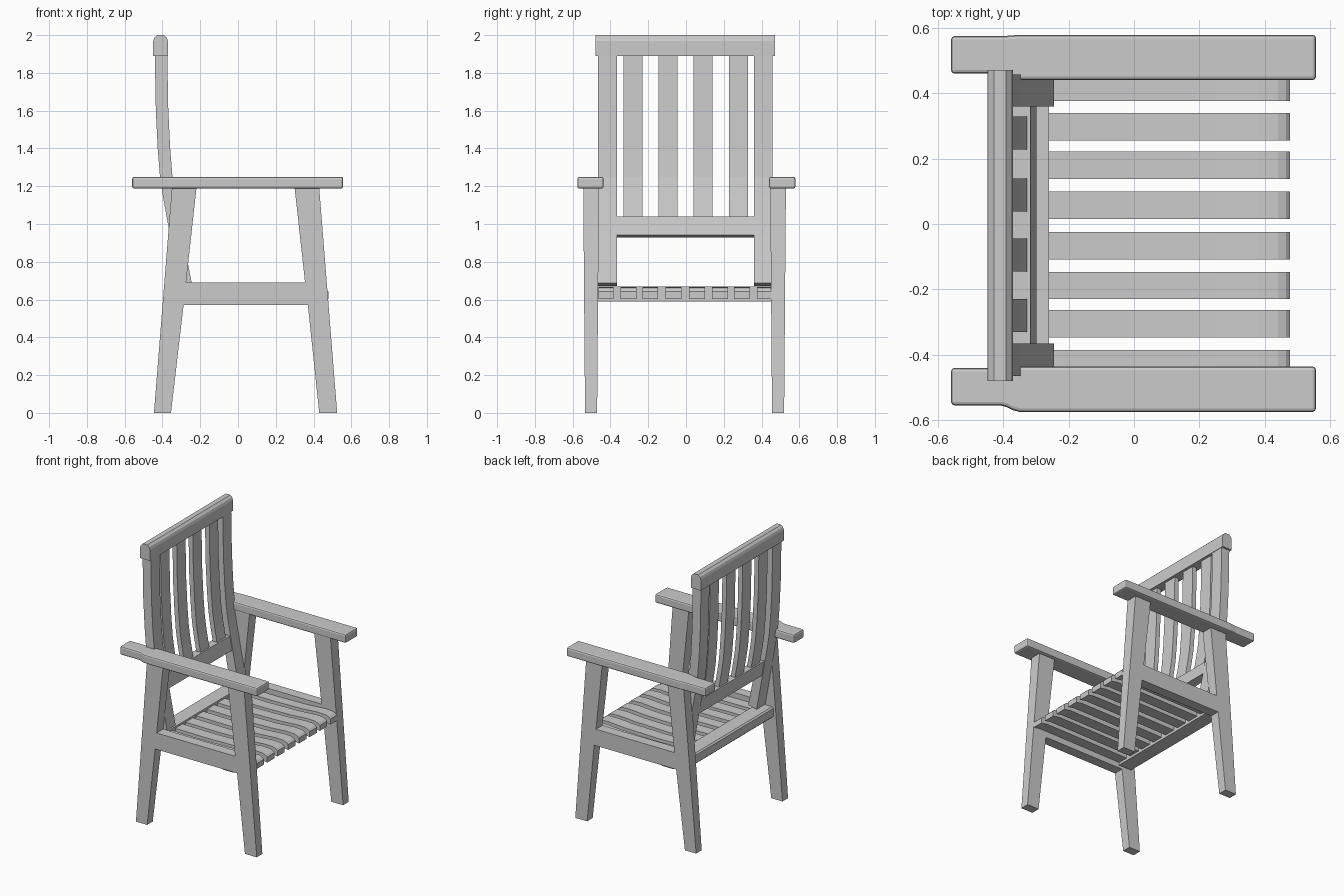
import bpy, bmesh

if "Cube" in bpy.data.objects:
    bpy.data.objects.remove(bpy.data.objects["Cube"])

def prism(name, pts, lo, hi, axis='y', bevel=0.0, segs=2):
    """Extrude an outline: (x, z) points along y, or (x, y) points along z."""
    bm = bmesh.new()
    place = (lambda a, b, t: (a, t, b)) if axis == 'y' else (lambda a, b, t: (a, b, t))
    rings = []
    for t in (lo, hi):
        rings.append([bm.verts.new(place(a, b, t(b) if callable(t) else t)) for a, b in pts])
    n = len(pts)
    bm.faces.new(rings[0])
    bm.faces.new(rings[1][::-1])
    for i in range(n):
        j = (i + 1) % n
        bm.faces.new((rings[0][i], rings[1][i], rings[1][j], rings[0][j]))
    bmesh.ops.recalc_face_normals(bm, faces=bm.faces)
    me = bpy.data.meshes.new(name)
    bm.to_mesh(me)
    bm.free()
    ob = bpy.data.objects.new(name, me)
    bpy.context.collection.objects.link(ob)
    if bevel:
        m = ob.modifiers.new("Bevel", 'BEVEL')
        m.width, m.segments = bevel, segs
    return ob

# Side frames: splayed legs joined by a rail, thinner towards the floor
frame = [(-.445, 0), (-.355, 0), (-.288, .57), (.37, .57), (.43, 0), (.525, 0),
         (.43, 1.19), (.30, 1.19), (.355, .69), (-.275, .69), (-.22, 1.19), (-.35, 1.19)]
for side, cy in (("right", -.5025), ("left", .4875)):
    prism("side_frame_" + side, frame,
          lambda z, c=cy: c - .032 - .0095 * z / 1.19,
          lambda z, c=cy: c + .032 + .0095 * z / 1.19)

# Armrests, narrowed at the rear on one edge
arm = [(.557, -.575), (-.35, -.575), (-.37, -.570), (-.39, -.560), (-.41, -.555), (-.56, -.555),
       (-.56, -.440), (-.40, -.440), (-.35, -.436), (.557, -.436)]
for side, dy in (("right", 0), ("left", 1.015)):
    prism("armrest_" + side, [(x, y + dy) for x, y in arm], 1.187, 1.25, 'z', .011)

# Seat: slats with a gently scooped top and rolled front edge, plus rear bar
slat = [(-.27, .655), (0, .652), (.25, .657), (.38, .666), (.44, .664), (.465, .655), (.478, .642),
        (.478, .603), (.43, .612), (.25, .612), (-.27, .608)]
for i, (a, b) in enumerate([(-.462, -.385), (-.348, -.263), (-.230, -.147), (-.108, -.025),
                            (.015, .100), (.138, .222), (.255, .340), (.376, .450)]):
    prism(f"seat_slat_{i + 1}", slat, a, b)
prism("seat_rear_bar", [(-.375, .60), (-.365, .59), (-.26, .59), (-.26, .668), (-.365, .668),
                        (-.375, .658)], -.465, .450)

# Backrest centre line: (z, x)
line = [(.68, -.278), (.93, -.325), (1.04, -.345), (1.15, -.365), (1.25, -.38), (1.40, -.392),
        (1.60, -.402), (1.90, -.4075)]

def centre(z):
    for (z0, x0), (z1, x1) in zip(line, line[1:]):
        if z <= z1:
            return x0 + (x1 - x0) * (z - z0) / (z1 - z0)
    return line[-1][1]

def band(z0, z1, half, tilt=0):
    """Outline following the backrest curve between two heights."""
    zs = [z0] + [z for z, _ in line if z0 < z < z1] + [z1]
    front = [(centre(z) + half, z) for z in zs]
    back = [(centre(z) - half, z) for z in zs]
    front[0] = (front[0][0], z0 + tilt)
    back[0] = (back[0][0], z0 - tilt)
    return front + back[::-1]

# Backrest posts, lower rail and slats
for side, a, b in (("right", -.465, -.365), ("left", .360, .457)):
    prism("back_post_" + side, band(.68, 1.895, .033, .008), a, b)
prism("back_lower_rail", band(.935, 1.04, .028, .006), -.37, .365)
for i, y in enumerate((-.28, -.095, .089, .278)):
    prism(f"back_slat_{i + 1}", band(1.03, 1.895, .017), y - .0505, y + .0505)

# Rounded top rail
prism("back_top_rail", [(-.449, 1.89), (-.371, 1.89), (-.371, 1.968), (-.377, 1.986), (-.392, 2.0),
                        (-.428, 2.0), (-.443, 1.986), (-.449, 1.968)], -.48, .472)
